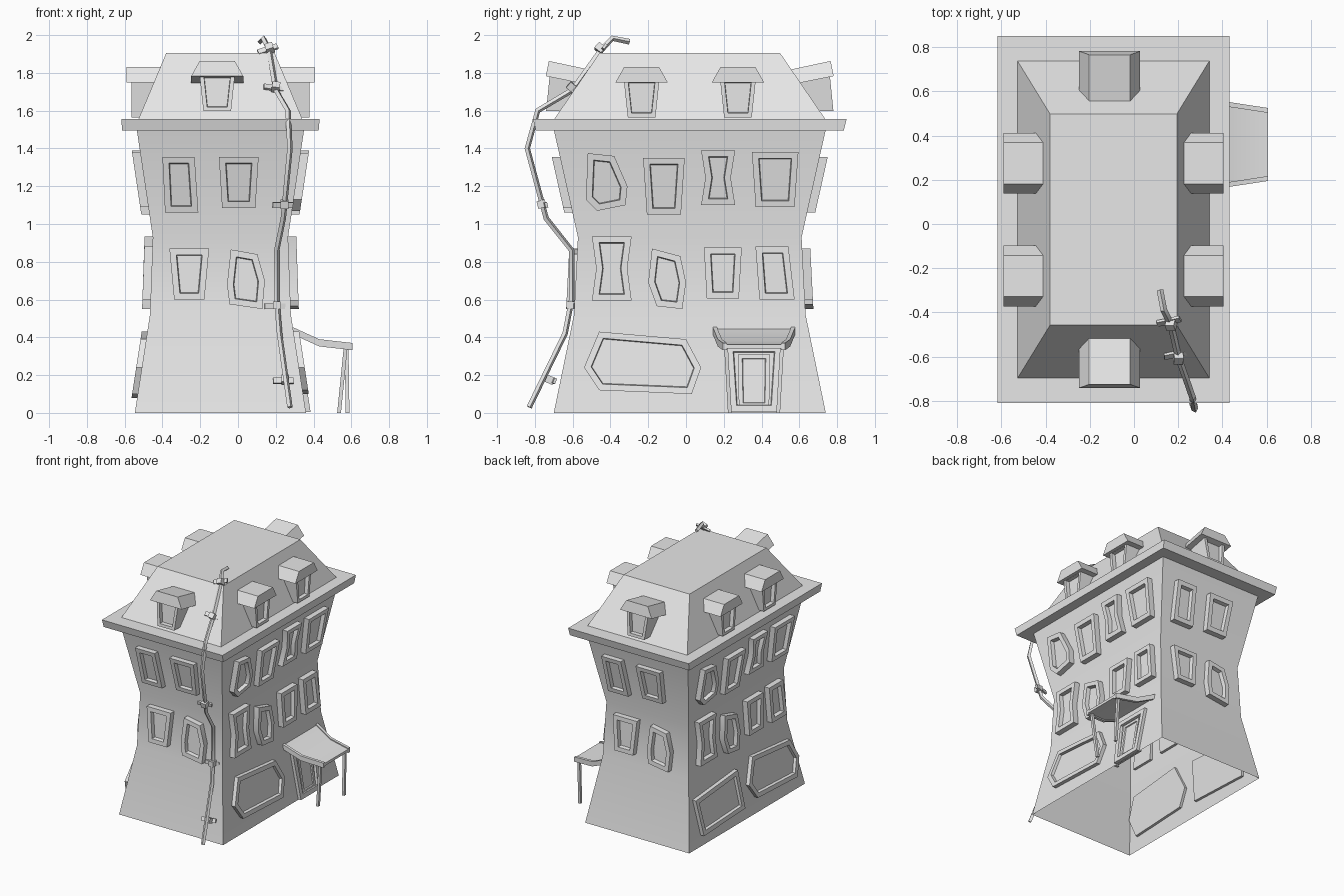
import bpy, bmesh, math
from mathutils import Vector, Matrix

if "Cube" in bpy.data.objects:
    bpy.data.objects.remove(bpy.data.objects["Cube"], do_unlink=True)

plaster = bpy.data.materials.new("light_grey")
plaster.use_nodes = True
plaster.diffuse_color = (0.8, 0.8, 0.8, 1)
plaster.node_tree.nodes["Principled BSDF"].inputs["Base Color"].default_value = (0.8, 0.8, 0.8, 1)

CENTRE = Vector((-0.093, 0.02, 0))
# wall rings: height, half width, half length
RINGS = [(0, 0.453, 0.72), (0.52, 0.373, 0.613), (0.93, 0.358, 0.592), (1.5, 0.443, 0.72)]
SIDES = {"front": 0, "right": 1, "back": 2, "left": 3}


def finish(obj):
    obj.data.materials.clear()
    obj.data.materials.append(plaster)
    bpy.ops.object.select_all(action="DESELECT")
    obj.select_set(True)
    bpy.context.view_layer.objects.active = obj
    bpy.ops.object.shade_smooth_by_angle(angle=math.radians(30))


def loft(name, loops, caps=True):
    """Skin a row of equal-length point loops."""
    bm = bmesh.new()
    rows = [[bm.verts.new(p) for p in loop] for loop in loops]
    n = len(rows[0])
    for a, b in zip(rows, rows[1:]):
        for i in range(n):
            j = (i + 1) % n
            bm.faces.new((a[i], a[j], b[j], b[i]))
    if caps:
        bm.faces.new(rows[0])
        bm.faces.new(rows[-1])
    bmesh.ops.recalc_face_normals(bm, faces=bm.faces[:])
    mesh = bpy.data.meshes.new(name)
    bm.to_mesh(mesh)
    bm.free()
    obj = bpy.data.objects.new(name, mesh)
    bpy.context.collection.objects.link(obj)
    finish(obj)
    return obj


def rect(z, hx, hy):
    return [CENTRE + Vector((sx * hx, sy * hy, z)) for sx, sy in ((-1, -1), (1, -1), (1, 1), (-1, 1))]


def place(side, u, out, z):
    """Sideways, outward and height on a wall turned into world space."""
    return CENTRE + Matrix.Rotation(SIDES[side] * math.pi / 2, 3, "Z") @ Vector((u, -out, z))


def wall_out(side, z):
    k = 2 if side in ("front", "back") else 1
    for a, b in zip(RINGS, RINGS[1:]):
        if z <= b[0]:
            return a[k] + (b[k] - a[k]) * (z - a[0]) / (b[0] - a[0])


def inset(points, w):
    """Mitred inward offset of a clockwise outline."""
    pts = [Vector(p) for p in points]
    result = []
    for i, p in enumerate(pts):
        d1 = (p - pts[i - 1]).normalized()
        d2 = (pts[(i + 1) % len(pts)] - p).normalized()
        n1, n2 = Vector((d1.y, -d1.x)), Vector((d2.y, -d2.x))
        result.append(p + (n1 + n2) * w / (1 + n1.dot(n2)))
    return result


def window(name, side, outline, proud=0.043, frame=0.033, back=-0.02):
    """Leaning frame with a recessed pane, following the wall slope."""
    lo, hi = min(p[1] for p in outline), max(p[1] for p in outline)
    o_lo, o_hi = wall_out(side, lo), wall_out(side, hi)

    def ring(pts, d):
        return [place(side, u, o_lo + (o_hi - o_lo) * (z - lo) / (hi - lo) + d, z) for u, z in pts]

    loft(name, [ring(outline, back), ring(outline, proud), ring(inset(outline, frame), proud),
                ring(inset(outline, frame + 0.004), proud * 0.3)])


def quad(c, top, bottom, z1, z0, lean=0.0):
    return [(c - top + lean, z1), (c + top + lean, z1), (c + bottom, z0), (c - bottom, z0)]


def hourglass(c, w, z1, z0):
    m = (z0 + z1) / 2
    return [(c - w, z1), (c + w, z1), (c + w - 0.023, m), (c + w, z0), (c - w, z0), (c - w + 0.023, m)]


def box(name, size, loc, rot):
    bpy.ops.mesh.primitive_cube_add(size=1, location=loc)
    obj = bpy.context.object
    obj.name = name
    obj.scale = size
    obj.rotation_euler = rot
    finish(obj)


# Walls, eaves slab and mansard roof
loft("walls", [rect(*r) for r in RINGS], caps=False)
loft("eaves", [rect(1.495, 0.52, 0.815), rect(1.555, 0.525, 0.83)])
loft("mansard_roof", [rect(1.55, 0.436, 0.721), rect(1.905, 0.287, 0.478)])

# Windows of the long walls and short walls, repeated on opposite sides
long_windows = [
    [(-0.54, 1.375), (-0.40, 1.36), (-0.33, 1.2), (-0.34, 1.1), (-0.49, 1.07), (-0.55, 1.13)],
    quad(-0.137, 0.11, 0.09, 1.35, 1.05),
    hourglass(0.15, 0.09, 1.39, 1.1),
    quad(0.452, 0.123, 0.103, 1.38, 1.09),
    hourglass(-0.413, 0.105, 0.935, 0.595),
    [(-0.20, 0.87), (-0.05, 0.83), (-0.02, 0.69), (-0.04, 0.55), (-0.175, 0.565), (-0.22, 0.69)],
    quad(0.175, 0.1, 0.085, 0.875, 0.605),
    quad(0.462, 0.087, 0.093, 0.88, 0.6, -0.027),
]
short_windows = [
    quad(-0.205, 0.085, 0.088, 1.355, 1.06, -0.017),
    quad(0.097, 0.105, 0.088, 1.355, 1.085),
    quad(-0.165, 0.105, 0.08, 0.87, 0.6),
    [(0.055, 0.865), (0.195, 0.84), (0.235, 0.7), (0.222, 0.55), (0.048, 0.575), (0.035, 0.68)],
]
for sides, outlines in ((("right", "left"), long_windows), (("front", "back"), short_windows)):
    for side in sides:
        for i, outline in enumerate(outlines):
            window(f"{side}_window_{i + 1}", side, outline)

# Ground floor shop windows
shop = [(-0.48, 0.43), (-0.02, 0.39), (0.06, 0.24), (0.01, 0.1), (-0.48, 0.12), (-0.56, 0.24)]
window("right_shop_window", "right", shop, 0.03)
window("left_shop_window", "left", [(u + 0.6, z) for u, z in shop], 0.03)
window("left_wide_window", "left", [(-0.6, 0.36), (-0.07, 0.4), (-0.04, 0.1), (-0.56, 0.08)], 0.03)

# Door
window("door_frame", "right", quad(0.34, 0.148, 0.125, 0.36, 0.004), 0.025, 0.035)
window("door_panel", "right", quad(0.34, 0.085, 0.08, 0.31, 0.03), 0.016, 0.022)


# Dormers: tapered window box under a tapered, optionally tilted cap
def dormer(name, side, u, face, back, cap_out, lift, tilt):
    outline = [(u - 0.095, 1.77 + lift), (u + 0.095, 1.77 + lift),
               (u + 0.073, 1.565 + lift), (u - 0.073, 1.565 + lift)]

    def ring(pts, d):
        return [place(side, a, d + (1.75 + lift - z) * tilt * 0.5, z) for a, z in pts]

    loft(name + "_window", [ring(outline, back), ring(outline, face), ring(inset(outline, 0.022), face),
                            ring(inset(outline, 0.024), face - 0.03)])
    cap = quad(u, 0.093, 0.138, 1.83 + lift, 1.75 + lift)
    slope = tilt * (cap_out - back)
    loft(name + "_roof", [[place(side, a, back, z - slope) for a, z in cap],
                          [place(side, a, cap_out - (z - 1.75 - lift) * tilt, z) for a, z in cap]])


for side in ("right", "left"):
    for i, u in enumerate((-0.255, 0.255)):
        dormer(f"{side}_dormer_{i + 1}", side, u, 0.472, 0.28, 0.497, 0, 0)
for side, u in (("front", -0.017), ("back", 0.017)):
    dormer(f"{side}_dormer", side, u, 0.742, 0.5, 0.762, 0.033, 0.2)

# Door canopy with side rails and posts
CANOPY = [(0.27, 0.455, 0.222), (0.43, 0.382, 0.192), (0.607, 0.362, 0.165)]
DOOR_Y = 0.36


def strip(name, span, top, bottom):
    loft(name, [[Vector((x, DOOR_Y + f(h), z + dz)) for f, dz in
                 ((span[0], top), (span[1], top), (span[1], bottom), (span[0], bottom))]
                for x, z, h in CANOPY])


strip("canopy", (lambda h: -h, lambda h: h), 0, -0.02)
for s, label in ((-1, "front"), (1, "back")):
    strip(f"canopy_{label}_rail", (lambda h: s * h, lambda h: s * (h - 0.022)), 0.008, -0.03)
    foot, head = (0.535, 0.57) if s < 0 else (0.58, 0.575)
    loft(f"canopy_{label}_post",
         [[Vector((x + a * 0.01, DOOR_Y + s * y + b * 0.01, z))
           for a, b in ((-1, -1), (1, -1), (1, 1), (-1, 1))]
          for x, y, z in ((foot, 0.128, 0), (head, 0.148, 0.35))])

# Crooked drainpipe
path = [(0.275, -0.83, 0.03), (0.22, -0.64, 0.42), (0.205, -0.605, 0.6), (0.205, -0.605, 0.86),
        (0.24, -0.74, 1.03), (0.275, -0.84, 1.4), (0.265, -0.785, 1.6), (0.2, -0.6, 1.71),
        (0.165, -0.45, 1.92), (0.135, -0.39, 1.983), (0.118, -0.3, 1.965)]
curve = bpy.data.curves.new("drainpipe", "CURVE")
curve.dimensions = "3D"
curve.bevel_depth = 0.015
curve.bevel_resolution = 0
curve.use_fill_caps = True
spline = curve.splines.new("POLY")
spline.points.add(len(path) - 1)
for point, co in zip(spline.points, path):
    point.co = (*co, 1)
pipe = bpy.data.objects.new("drainpipe", curve)
bpy.context.collection.objects.link(pipe)
bpy.ops.object.select_all(action="DESELECT")
pipe.select_set(True)
bpy.context.view_layer.objects.active = pipe
bpy.ops.object.convert(target="MESH")
finish(bpy.context.object)

# Pipe clamps with flat wings
for i, (x, y, z, turn, roll) in enumerate([
        (0.25, -0.72, 0.175, -0.4, 0.0), (0.205, -0.61, 0.57, 0, 0.0), (0.247, -0.765, 1.105, 0.25, 0.0),
        (0.2, -0.605, 1.725, -0.7, 0.15), (0.168, -0.455, 1.93, -0.7, -0.3)]):
    box(f"pipe_clamp_{i + 1}", (0.042, 0.045, 0.04), (x, y, z), (turn, roll, 0))
    box(f"pipe_clamp_wing_{i + 1}", (0.11, 0.014, 0.03), (x - 0.01, y + 0.015, z - 0.005), (turn, roll, 0.2))
